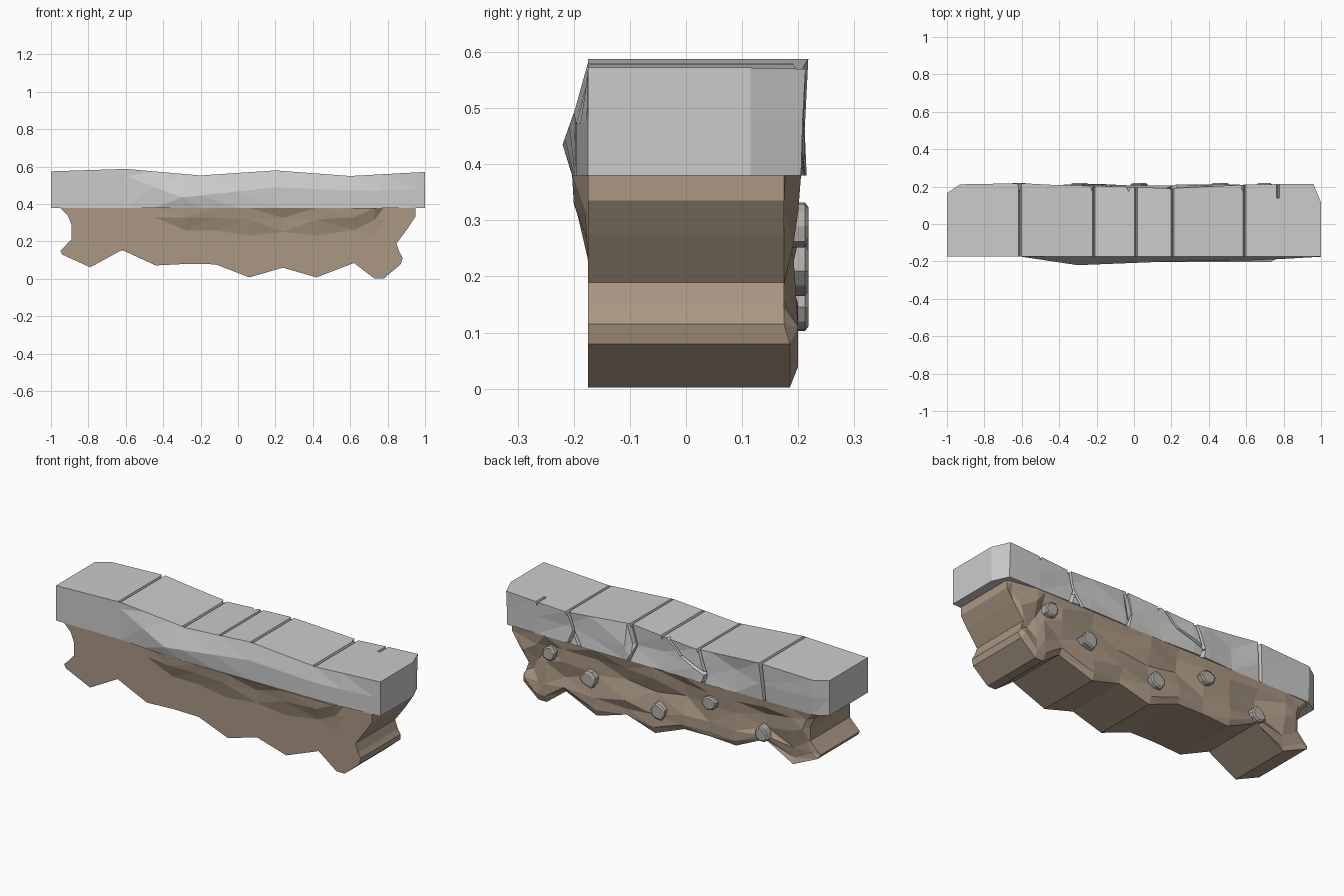
import bpy, bmesh, math, random

if "Cube" in bpy.data.objects:
    bpy.data.objects.remove(bpy.data.objects["Cube"])
random.seed(4)


def interp(pts, x):
    for a, b in zip(pts, pts[1:]):
        if x <= b[0]:
            t = (x - a[0]) / (b[0] - a[0])
            return a[1] + t * (b[1] - a[1])
    return pts[-1][1]


def finish(bm, name, color=None):
    bmesh.ops.recalc_face_normals(bm, faces=bm.faces)
    me = bpy.data.meshes.new(name)
    bm.to_mesh(me)
    bm.free()
    ob = bpy.data.objects.new(name, me)
    bpy.context.collection.objects.link(ob)
    if color:
        mat = bpy.data.materials.new(name + "_colour")
        mat.diffuse_color = (*color, 1)
        mat.use_nodes = True
        mat.node_tree.nodes["Principled BSDF"].inputs["Base Color"].default_value = mat.diffuse_color
        me.materials.append(mat)
    return ob


def shell(name, front, back, color=None):
    """Closed solid from a front and a back grid [column][row] of points."""
    bm = bmesh.new()
    F, B = [[[bm.verts.new(p) for p in col] for col in g] for g in (front, back)]
    n, m = len(F), len(F[0])
    for G in (F, B):
        for i in range(n - 1):
            for j in range(m - 1):
                bm.faces.new((G[i][j], G[i + 1][j], G[i + 1][j + 1], G[i][j + 1]))
    rim = [(i, 0) for i in range(n)] + [(n - 1, j) for j in range(1, m)]
    rim += [(i, m - 1) for i in range(n - 2, -1, -1)] + [(0, j) for j in range(m - 2, 0, -1)]
    for (a, b), (c, d) in zip(rim, rim[1:] + rim[:1]):
        bm.faces.new((F[a][b], F[c][d], B[c][d], B[a][b]))
    bmesh.ops.triangulate(bm, faces=[f for f in bm.faces])
    return finish(bm, name, color)


def prism(name, tri_a, tri_b):
    bm = bmesh.new()
    a = [bm.verts.new(p) for p in tri_a]
    b = [bm.verts.new(p) for p in tri_b]
    bm.faces.new(a)
    bm.faces.new(b)
    for i in range(len(a)):
        j = (i + 1) % len(a)
        bm.faces.new((a[i], a[j], b[j], b[i]))
    return finish(bm, name)


# Stone slab: wavy top, bulged front, faceted back
TOP = [(-1, .575), (-.6, .588), (-.2, .553), (.2, .58), (.6, .55), (1, .572)]
MID_Y = [(-1, -.175), (-.6, -.175), (-.3, -.22), (.2, -.2), (.65, -.195), (1, -.175)]
MID_Z = [(-1, .48), (-.6, .55), (-.3, .435), (.2, .49), (.65, .47), (1, .48)]
LOW_Y = [(-1, -.175), (-.6, -.175), (-.3, -.203), (.2, -.198), (.65, -.195), (1, -.175)]
# column x, then back y at top / middle / bottom, and middle z
COLS = [(-1, .165, .165, .165, .48), (-.93, .212, .212, .205, .48),
        (-.6, .218, .212, .205, .47), (-.45, .21, .195, .205, .50),
        (-.3, .205, .208, .215, .44), (-.2, .203, .212, .215, .45),
        (0, .198, .19, .205, .48), (.2, .19, .185, .205, .47),
        (.23, .192, .212, .21, .46), (.45, .203, .205, .213, .45),
        (.6, .21, .20, .21, .47), (.77, .213, .21, .207, .48),
        (.96, .213, .208, .205, .48), (1, .115, .115, .115, .48)]
front = [[(x, -.175, interp(TOP, x)), (x, interp(MID_Y, x), interp(MID_Z, x)),
          (x, interp(LOW_Y, x), .38)] for x, *_ in COLS]
back = [[(x, a, interp(TOP, x)), (x, b, z), (x, c, .38)] for x, a, b, c, z in COLS]
slab = shell("stone_slab", front, back)

# Crack cutters: V grooves across the top and down the back
cutters = []
for x, y0 in [(-.61, -.173), (-.215, -.173), (.01, -.173), (.205, -.173), (.59, -.173), (.77, .14)]:
    z = interp(TOP, x)
    tri = [(x - .013, z + .015), (x + .013, z + .015), (x, z - .022)]
    cutters.append(prism("crack_cutter", [(px, y0, pz) for px, pz in tri],
                         [(px, .25, pz) for px, pz in tri]))
BACK_CRACKS = [[(-.61, .61), (-.63, .37)],
               [(-.215, .58), (-.27, .43)],
               [(.01, .6), (-.11, .49), (-.27, .43), (-.25, .37)],
               [(.205, .6), (.17, .47), (.215, .37)],
               [(.59, .58), (.55, .45), (.50, .37)], [(.55, .45), (.58, .37)]]
for path in BACK_CRACKS:
    for (x0, z0), (x1, z1) in zip(path, path[1:]):
        d = math.hypot(x1 - x0, z1 - z0)
        nx, nz = -(z1 - z0) / d * .016, (x1 - x0) / d * .016
        cutters.append(prism("crack_cutter", *[
            [(x + nx, .24, z + nz), (x - nx, .24, z - nz), (x, .172, z)]
            for x, z in ((x0, z0), (x1, z1))]))
bpy.context.view_layer.objects.active = slab
for c in cutters:
    mod = slab.modifiers.new("crack", 'BOOLEAN')
    mod.operation = 'DIFFERENCE'
    mod.solver = 'EXACT'
    mod.object = c
    bpy.ops.object.modifier_apply(modifier=mod.name)
    bpy.data.objects.remove(c)

# Earth body: ragged underside, notched ends, faceted back
BOTTOM = [(-.95, .15), (-.92, .13), (-.79, .062), (-.62, .155), (-.44, .072), (-.28, .08), (-.12, .078),
          (.06, .008), (.24, .06), (.42, .008), (.62, .085), (.73, .002), (.78, .002),
          (.85, .08), (.88, .115)]
LEFT = [(.15, -.95), (.21, -.89), (.25, -.88), (.33, -.90), (.38, -.95)]
RIGHT = [(.115, .88), (.18, .84), (.26, .90), (.33, .95), (.38, .95)]
ROWS = [0, .17, .4, .72, .9, 1]
front, back = [], []
last = len(BOTTOM) - 1
for i, (bx, bz) in enumerate(BOTTOM):
    f, b = [], []
    for t in ROWS:
        z = .38 + t * (bz - .38)
        x = bx
        if i <= 1:
            x = interp(LEFT, z) + .03 * i
        elif i >= last - 1:
            x = interp(RIGHT, z) - .03 * (last - i)
        y = -.175
        if -.3 < bx < .75 and t < .3:
            y = -.203 if t == 0 else random.choice((-.2, -.195, -.18))
        f.append((x, y, z))
        yb = .175 if i in (0, last) else random.choice((.2, .2, .192, .178, .17))
        if t == 0 and 1 < i < last - 1:
            yb = .205
        if t == 1:
            yb = min(yb, .185)
        b.append((x, yb, z))
    front.append(f)
    back.append(b)
shell("earth_body", front, back, (.40, .31, .23))

# Pebbles set in the back of the earth
for k, (px, pz) in enumerate([(.70, .29), (.46, .21), (.03, .145), (-.29, .275), (-.61, .19)]):
    ring = []
    for s in range(9):
        a = math.tau * s / 9 + k * .7
        r = random.uniform(.036, .052)
        ring.append((r * math.cos(a), r * math.sin(a)))
    bm = bmesh.new()
    loops = [[bm.verts.new((px + u * q, y, pz + v * q)) for u, v in ring]
             for y, q in ((.165, 1), (.212, 1), (.218, .8))]
    bm.faces.new(loops[0])
    bm.faces.new(loops[2])
    for A, B in zip(loops, loops[1:]):
        for s in range(9):
            bm.faces.new((A[s], A[s - 1], B[s - 1], B[s]))
    finish(bm, "pebble_%d" % (k + 1), (.45, .42, .39))
